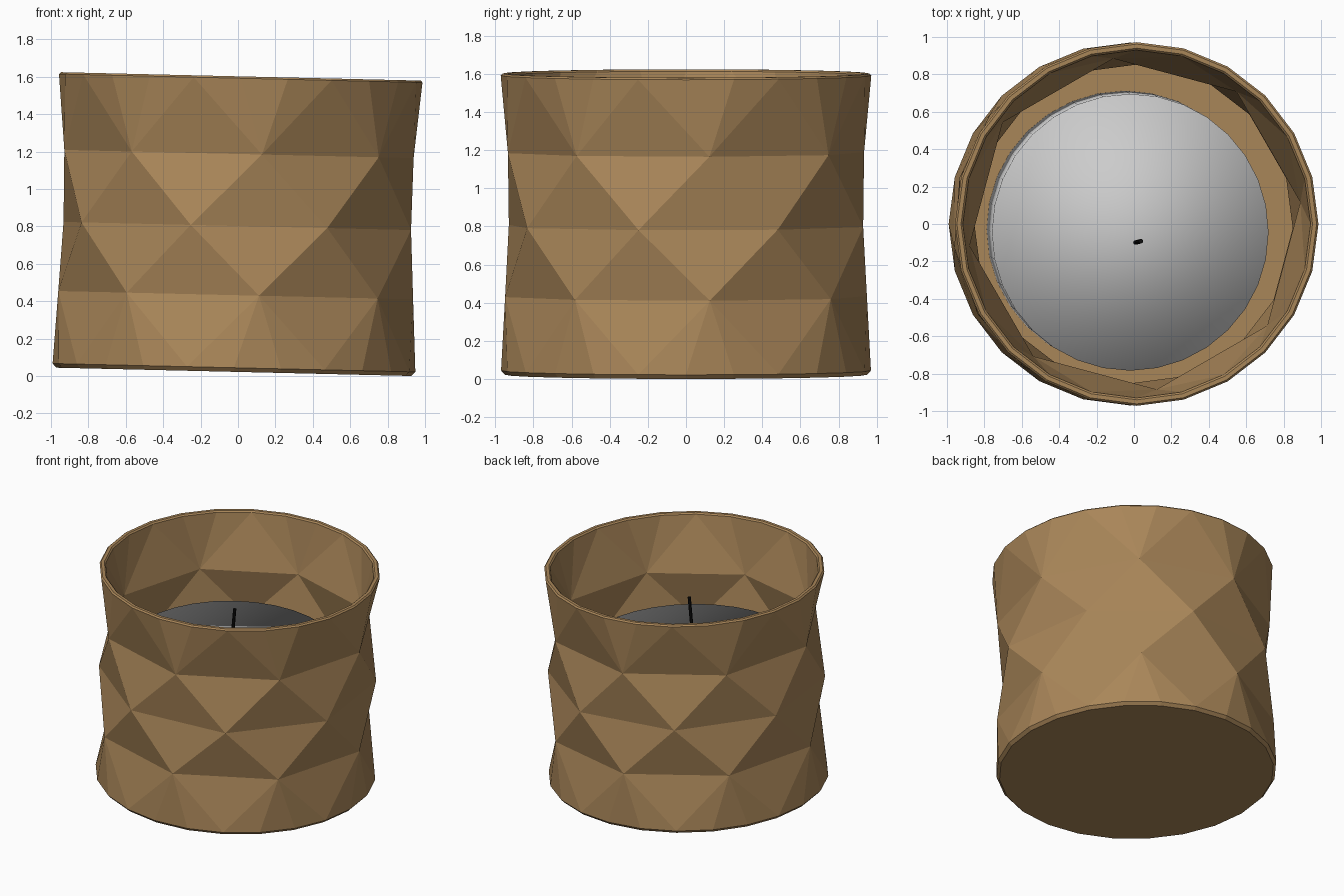
import bpy, bmesh, math
from mathutils import Vector

if "Cube" in bpy.data.objects:
    bpy.data.objects.remove(bpy.data.objects["Cube"])

TILT = 0.0233
N = 8


def material(name, color):
    m = bpy.data.materials.new(name)
    m.diffuse_color = color
    m.use_nodes = True
    m.node_tree.nodes["Principled BSDF"].inputs["Base Color"].default_value = m.diffuse_color
    return m


def ring(bm, n, r, z, start):
    return [bm.verts.new((r * math.cos(start + math.tau * i / n),
                          r * math.sin(start + math.tau * i / n), z)) for i in range(n)]


def zigzag(bm, a, b, half):
    # triangles between two octagons; b[i + half] sits between a[i] and a[i + 1]
    for i in range(N):
        j = (i + 1) % N
        bm.faces.new((a[i], a[j], b[(i + half) % N]))
        bm.faces.new((a[j], b[(j + half) % N], b[(i + half) % N]))


def fan(bm, rim, b):
    # 24-sided rim joined to an octagon, three slim triangles per facet
    for i in range(N):
        for k in range(3):
            bm.faces.new((rim[3 * i + k], rim[(3 * i + k + 1) % 24], b[i]))
        bm.faces.new((rim[(3 * i + 3) % 24], b[(i + 1) % N], b[i]))


def strip(bm, a, b):
    for i in range(len(a)):
        j = (i + 1) % len(a)
        bm.faces.new((a[i], a[j], b[j], b[i]))


def wall(bm, z0, z1, r_low, radii, r_top):
    # one faceted skin: round ends, three staggered octagons between
    a0, b0 = math.radians(30), math.radians(52.5)
    low = ring(bm, 24, r_low, z0, a0)
    o1 = ring(bm, N, radii[0], 0.41, b0)
    o2 = ring(bm, N, radii[1], 0.78, a0)
    o3 = ring(bm, N, radii[2], 1.165, b0)
    top = ring(bm, 24, r_top, z1, a0)
    fan(bm, low, o1)
    zigzag(bm, o1, o2, 1)
    zigzag(bm, o2, o3, 0)
    fan(bm, top, o3)
    return low, top


def finish(name, bm, mat=None):
    bmesh.ops.recalc_face_normals(bm, faces=bm.faces)
    me = bpy.data.meshes.new(name)
    bm.to_mesh(me)
    bm.free()
    ob = bpy.data.objects.new(name, me)
    bpy.context.collection.objects.link(ob)
    if mat:
        me.materials.append(mat)
    return ob


# faceted holder: outer and inner skins, bevelled rim and foot, floor
bm = bmesh.new()
a0 = math.radians(30)
out_low, out_top = wall(bm, 0.022, 1.57, 0.97, (0.957, 0.962, 0.942), 0.972)
in_low, in_top = wall(bm, 0.06, 1.57, 0.92, (0.907, 0.912, 0.892), 0.93)
foot = ring(bm, 24, 0.95, 0.0, a0)
rim_out = ring(bm, 24, 0.962, 1.58, a0)
rim_in = ring(bm, 24, 0.94, 1.58, a0)
strip(bm, foot, out_low)
strip(bm, out_top, rim_out)
strip(bm, rim_out, rim_in)
strip(bm, rim_in, in_top)
bm.faces.new(foot)
bm.faces.new(in_low)
holder = finish("candle_holder", bm, material("brown", (0.40, 0.24, 0.10, 1)))
holder.location = (-0.022, 0, 0.0226)
holder.rotation_euler = (0, TILT, 0)

# wax candle
bm = bmesh.new()
bmesh.ops.create_cone(bm, cap_ends=True, segments=32, radius1=0.74, radius2=0.74, depth=0.92)
for f in bm.faces:
    f.smooth = True
candle = finish("candle", bm)
candle.location = (-0.034, -0.036, 0.54)
candle.rotation_euler = (0.018, 0.03, 0)

# wick
start, end = Vector((0.005, -0.1, 0.95)), Vector((0.037, -0.092, 1.34))
bm = bmesh.new()
bmesh.ops.create_cone(bm, cap_ends=True, segments=8, radius1=0.012, radius2=0.012,
                      depth=(end - start).length)
wick = finish("wick", bm, material("black", (0.005, 0.005, 0.005, 1)))
wick.location = (start + end) / 2
wick.rotation_mode = 'QUATERNION'
wick.rotation_quaternion = (end - start).to_track_quat('Z', 'Y')
